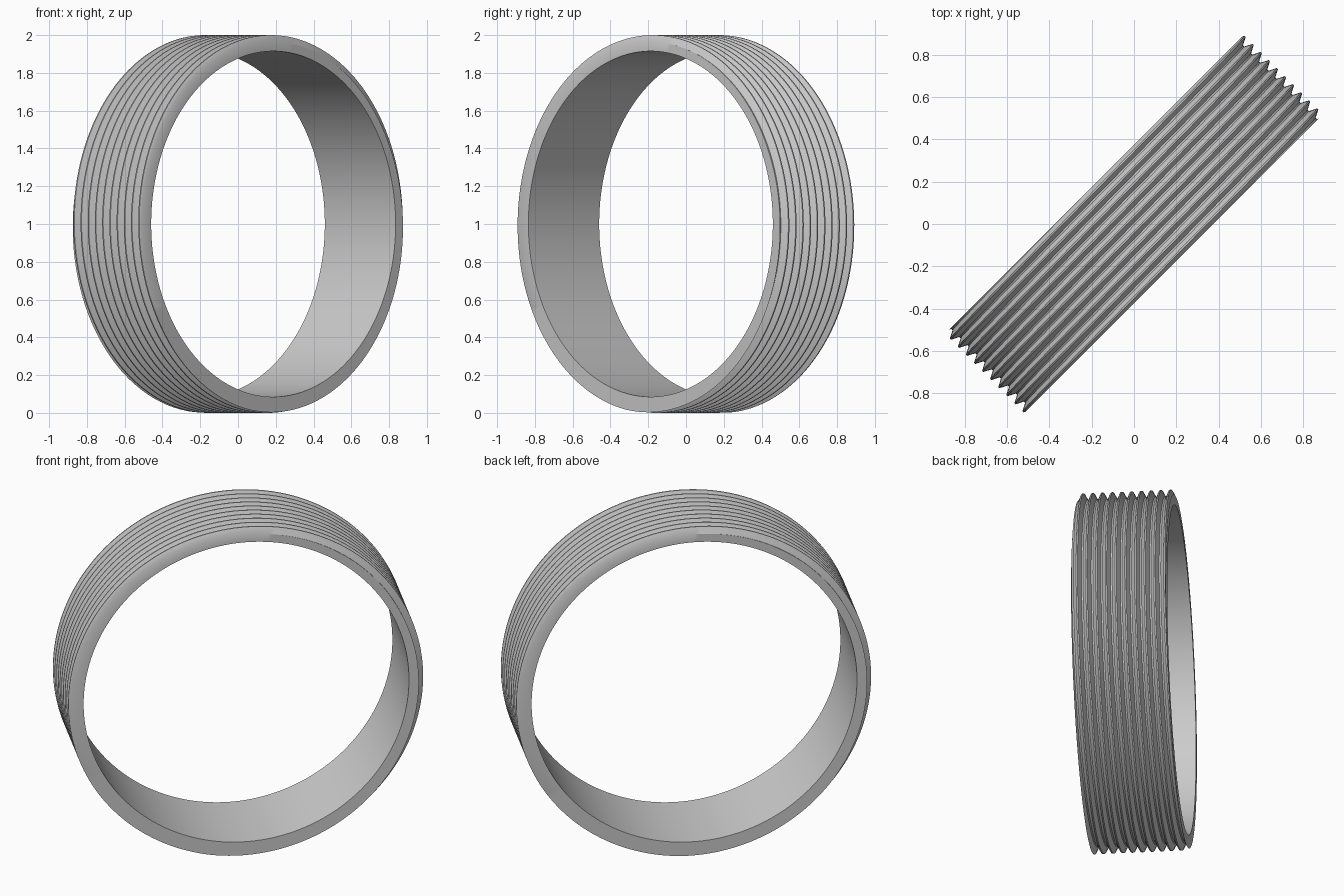
import bpy, bmesh, math
from mathutils import Vector

cube = bpy.data.objects.get("Cube")
if cube:
    bpy.data.objects.remove(cube)

# Ring dimensions
CREST, ROOT, BORE = 1.0, 0.963, 0.915
HALF_WIDTH, PITCH = 0.265, 0.054
CREST_FLAT, ROOT_FLAT = PITCH * 0.14, PITCH * 0.16
START = -0.256          # thread crest position at angle zero
SEGMENTS = 192

AXIS = Vector((1, -1, 0)).normalized()
SIDE = Vector((1, 1, 0)).normalized()
UP = Vector((0, 0, 1))


def thread_radius(offset):
    """Radius of the V thread at an axial offset from a crest."""
    d = abs((offset + PITCH / 2) % PITCH - PITCH / 2)
    t = (d - CREST_FLAT / 2) / ((PITCH - CREST_FLAT - ROOT_FLAT) / 2)
    return CREST + (ROOT - CREST) * min(max(t, 0), 1)


def section(angle):
    """Closed ring cross-section at an angle, as (axial, radius) pairs."""
    base = START + PITCH * angle / math.tau
    knots = []
    for turn in range(-2, 12):
        for step in (-CREST_FLAT / 2, CREST_FLAT / 2,
                     (PITCH - ROOT_FLAT) / 2, (PITCH + ROOT_FLAT) / 2):
            a = base + turn * PITCH + step
            a = min(max(a, -HALF_WIDTH), HALF_WIDTH)
            knots.append((a, thread_radius(a - base)))
    return [(-HALF_WIDTH, BORE)] + knots + [(HALF_WIDTH, BORE)]


# Threaded ring: sweep the section while the thread advances one pitch
bm = bmesh.new()
columns = []
for i in range(SEGMENTS + 1):
    angle = math.tau * i / SEGMENTS
    radial = SIDE * math.cos(angle) + UP * math.sin(angle)
    columns.append([bm.verts.new(AXIS * a + radial * r + UP)
                    for a, r in section(angle)])
for c, n in zip(columns, columns[1:]):
    for j in range(len(c)):
        k = (j + 1) % len(c)
        bm.faces.new((c[j], c[k], n[k], n[j]))
bmesh.ops.remove_doubles(bm, verts=bm.verts, dist=1e-5)
bmesh.ops.dissolve_degenerate(bm, edges=bm.edges, dist=1e-5)
bmesh.ops.recalc_face_normals(bm, faces=bm.faces)

mesh = bpy.data.meshes.new("threaded_ring")
bm.to_mesh(mesh)
bm.free()
ring = bpy.data.objects.new("threaded_ring", mesh)
bpy.context.collection.objects.link(ring)

# Plain grey metal
grey = bpy.data.materials.new("grey")
grey.use_nodes = True
colour = (0.6, 0.6, 0.6, 1)
grey.diffuse_color = colour
grey.node_tree.nodes["Principled BSDF"].inputs["Base Color"].default_value = colour
mesh.materials.append(grey)

# Smooth round the ring, sharp at thread edges and rims
bpy.ops.object.select_all(action="DESELECT")
ring.select_set(True)
bpy.context.view_layer.objects.active = ring
bpy.ops.object.shade_smooth_by_angle(angle=math.radians(30))
